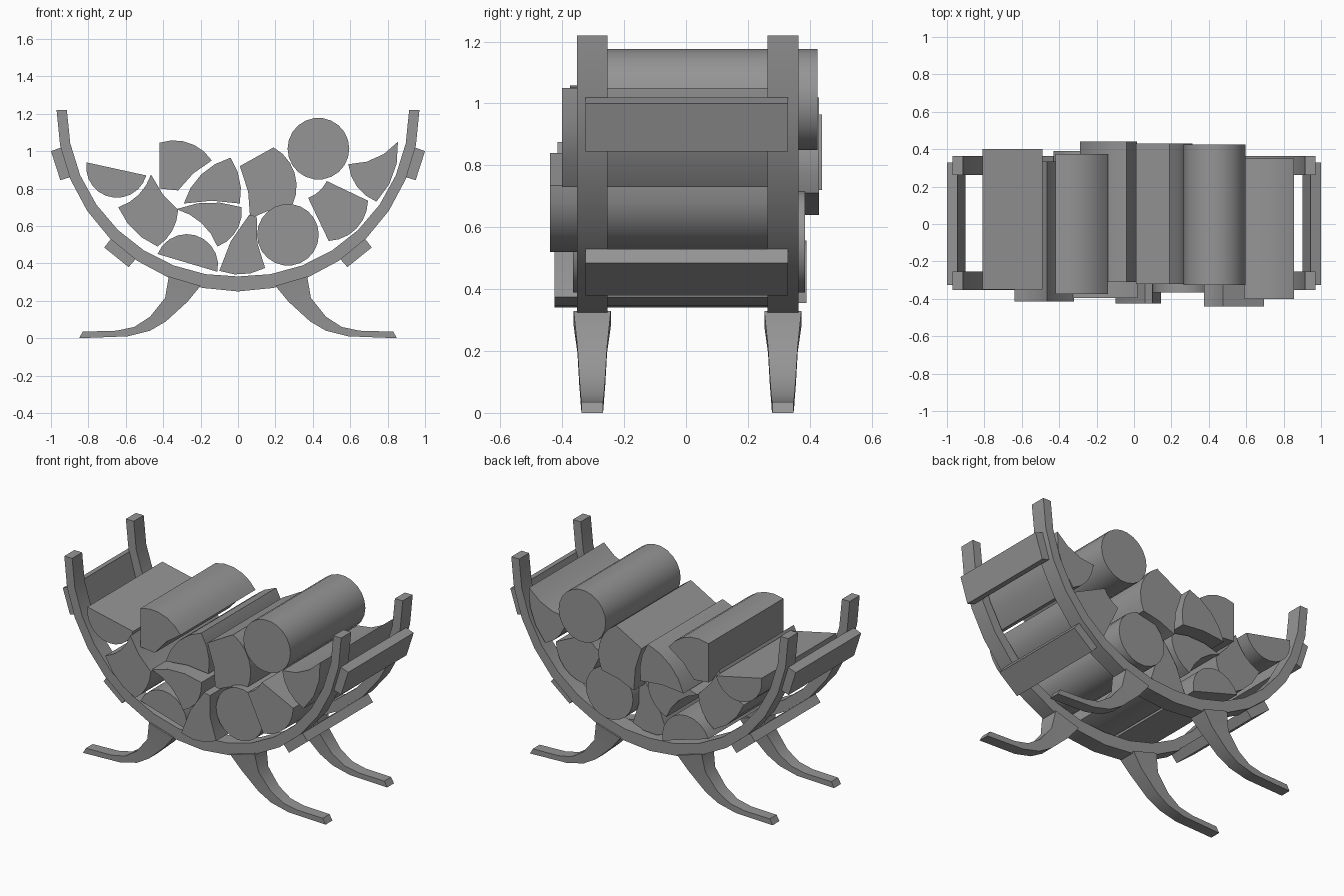
import bpy
import bmesh
from math import atan, ceil, cos, pi, sin, tan
from mathutils import Matrix, Vector

if "Cube" in bpy.data.objects:
    bpy.data.objects.remove(bpy.data.objects["Cube"], do_unlink=True)

grey = bpy.data.materials.new("mid_grey")
grey.use_nodes = True
grey.diffuse_color = (0.3, 0.3, 0.3, 1)
grey.node_tree.nodes["Principled BSDF"].inputs["Base Color"].default_value = grey.diffuse_color
parts = []


def skin(name, rings):
    """Loft a closed solid through rings that have equal point counts."""
    bm = bmesh.new()
    loops = [[bm.verts.new(point) for point in ring] for ring in rings]
    for a, b in zip(loops, loops[1:]):
        for i in range(len(a)):
            j = (i + 1) % len(a)
            bm.faces.new((a[i], a[j], b[j], b[i]))
    bm.faces.new(loops[0])
    bm.faces.new(loops[-1])
    bmesh.ops.recalc_face_normals(bm, faces=bm.faces)
    mesh = bpy.data.meshes.new(name)
    bm.to_mesh(mesh)
    bm.free()
    mesh.materials.append(grey)
    obj = bpy.data.objects.new(name, mesh)
    bpy.context.collection.objects.link(obj)
    parts.append(obj)
    return obj


def rung(y, half_width, outer, inner):
    """Four-cornered section between an outer and an inner (x, z) point."""
    lo, hi = y - half_width, y + half_width
    return [(outer[0], lo, outer[1]), (outer[0], hi, outer[1]),
            (inner[0], hi, inner[1]), (inner[0], lo, inner[1])]


def prism(name, outline, y_front, y_back):
    return skin(name, [[(x, y, z) for x, z in outline] for y in (y_front, y_back)])


def arc(start, end, bulge):
    """Points from start up to end; bulge is arc height over chord length."""
    a, b = Vector(start), Vector(end)
    if bulge == 0:
        return [a]
    angle = 4 * atan(2 * bulge)
    chord = b - a
    left = Vector((-chord.y, chord.x))
    centre = (a + b) / 2 + left / (2 * tan(angle / 2))
    steps = ceil(abs(angle) / 0.3)
    return [centre + Matrix.Rotation(angle * i / steps, 2) @ (a - centre)
            for i in range(steps)]


LOG_LENGTH = 0.75


def log(name, y_front, *corners):
    """Log with an (x, z, bulge to next corner) cross-section."""
    outline = []
    for i, (x, z, bulge) in enumerate(corners):
        outline += arc((x, z), corners[(i + 1) % len(corners)][:2], bulge)
    prism(name, outline, y_front, y_front + LOG_LENGTH)


def round_log(name, y_front, x, z, radius=0.165):
    log(name, y_front, (x - radius, z, 0.5), (x + radius, z, 0.5))


# Half hoops with legs, front and back
HOOP_Z, OUTER_R, SEGMENTS = 1.22, 0.97, 16
leg_path = [
    (0.06, (0.37, 0.33), (0.20, 0.28)),
    (0.048, (0.39, 0.215), (0.27, 0.195)),
    (0.042, (0.47, 0.115), (0.385, 0.09)),
    (0.038, (0.555, 0.06), (0.47, 0.04)),
    (0.036, (0.65, 0.04), (0.59, 0.01)),
    (0.034, (0.83, 0.035), (0.85, 0)),
]
for end, y in (("front", -0.303), ("back", 0.313)):
    rings = []
    for i in range(SEGMENTS + 1):
        t = pi * i / SEGMENTS
        inner_r = 0.89 + 0.025 * abs(cos(t))
        rings.append(rung(y, 0.05, *[(r * cos(t), HOOP_Z - r * sin(t))
                                     for r in (OUTER_R, inner_r)]))
    skin(end + "_hoop", rings)
    for side, s in (("left", 1), ("right", -1)):
        skin(f"{end}_{side}_leg",
             [rung(y, w, (s * o[0], o[1]), (s * n[0], n[1])) for w, o, n in leg_path])

# Slats joining the hoops
upper_slat = [(1, 1), (0.945, 1.02), (0.9, 0.86), (0.95, 0.845)]
lower_slat = [(0.715, 0.485), (0.68, 0.53), (0.545, 0.425), (0.585, 0.38)]
for side, s in (("left", 1), ("right", -1)):
    for level, outline in (("upper", upper_slat), ("lower", lower_slat)):
        prism(f"{side}_{level}_slat", [(s * x, z) for x, z in outline], -0.325, 0.33)

# Round logs
round_log("top_round_log", -0.325, 0.43, 1.013)
round_log("low_round_log", -0.365, 0.267, 0.553)

# Half logs
log("upper_half_log", -0.35, (-0.81, 0.94, 0.47), (-0.49, 0.87, 0))
log("low_half_log", -0.36, (-0.11, 0.355, 0.46), (-0.43, 0.45, 0))

# Split logs
log("right_split_log", -0.415, (-0.465, 0.875, -0.12), (-0.64, 0.7, 0.1),
    (-0.43, 0.49, 0.12), (-0.32, 0.685, -0.06))
log("top_split_log", -0.375, (-0.42, 1.045, 0), (-0.42, 0.8, 0),
    (-0.32, 0.79, -0.06), (-0.14, 0.95, 0.17))
log("middle_split_log", -0.31, (-0.29, 0.72, -0.05), (0.01, 0.72, 0.1),
    (-0.04, 0.965, 0.13))
log("inner_split_log", -0.395, (-0.33, 0.69, -0.12), (-0.11, 0.49, 0.17),
    (0.02, 0.7, 0.09))
log("bottom_split_log", -0.425, (0.1, 0.65, 0), (0.06, 0.66, 0.06),
    (-0.1, 0.36, 0.11), (0.145, 0.375, -0.07))
log("centre_split_log", -0.32, (0.19, 1.02, 0.03), (0.01, 0.92, -0.06),
    (0.065, 0.64, -0.05), (0.29, 0.71, 0.2))
log("left_upper_split_log", -0.4, (0.59, 0.93, 0.14), (0.74, 0.73, 0.11),
    (0.855, 1.05, -0.11))
log("left_lower_split_log", -0.44, (0.475, 0.84, -0.1), (0.375, 0.75, 0),
    (0.485, 0.52, 0.2), (0.695, 0.735, 0))

# Smooth the curved surfaces, keep the cut edges sharp
bpy.ops.object.select_all(action="DESELECT")
for obj in parts:
    obj.select_set(True)
bpy.context.view_layer.objects.active = parts[0]
bpy.ops.object.shade_smooth_by_angle(angle=pi / 6)
